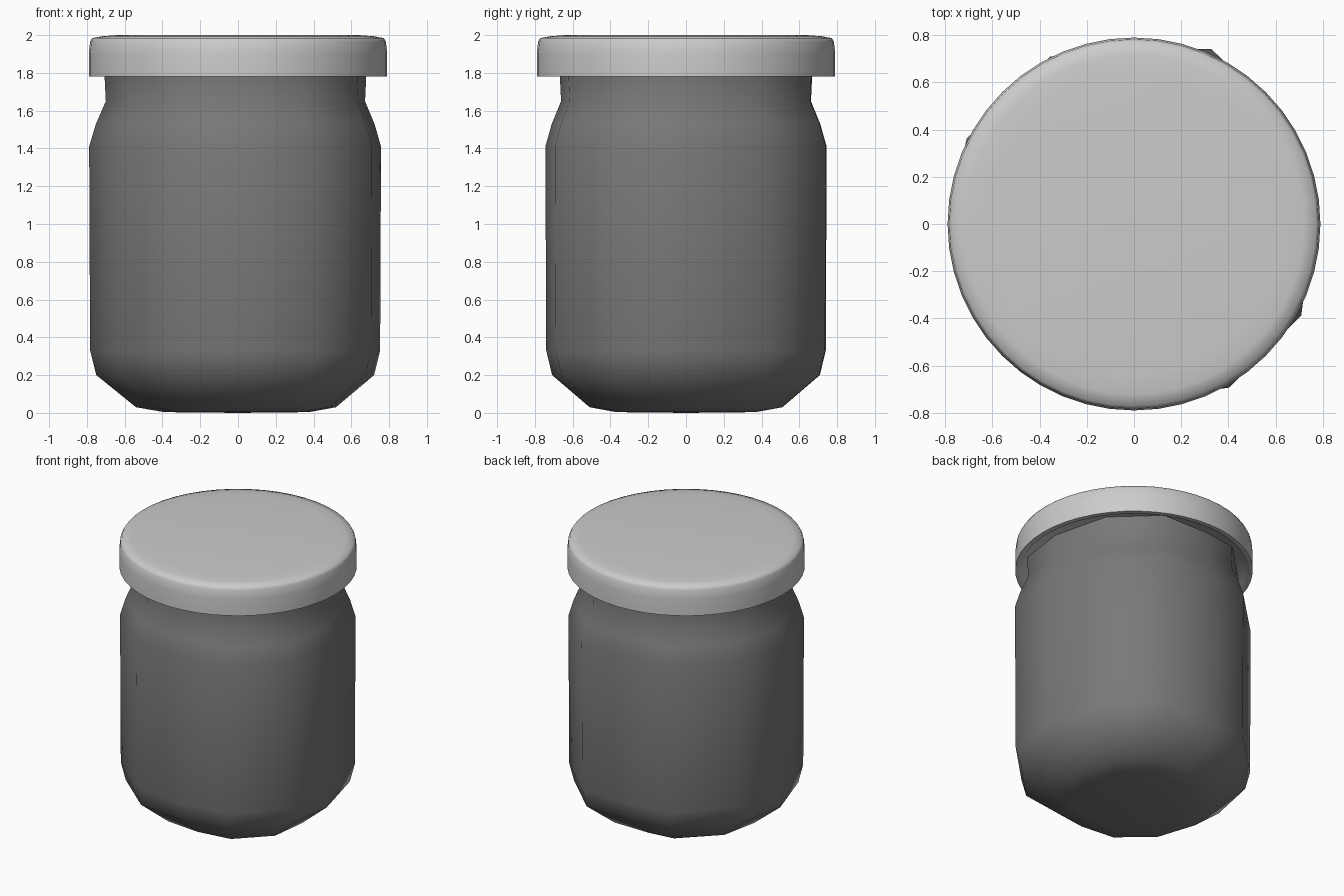
import bpy, bmesh, math

if "Cube" in bpy.data.objects:
    bpy.data.objects.remove(bpy.data.objects["Cube"])


def loft(name, outline, profile, angle=75):
    """Stack scaled copies of a unit outline along (radius, z); radius 0 makes a pole."""
    bm = bmesh.new()
    n = len(outline)
    rings = []
    for r, z in profile:
        if r == 0:
            rings.append([bm.verts.new((0, 0, z))] * n)
        else:
            rings.append([bm.verts.new((r * x, r * y, z)) for x, y in outline])
    for a, b in zip(rings, rings[1:]):
        for i in range(n):
            j = (i + 1) % n
            bm.faces.new(list(dict.fromkeys((a[i], a[j], b[j], b[i]))))
    bmesh.ops.recalc_face_normals(bm, faces=bm.faces)
    mesh = bpy.data.meshes.new(name)
    bm.to_mesh(mesh)
    bm.free()
    obj = bpy.data.objects.new(name, mesh)
    bpy.context.collection.objects.link(obj)
    bpy.ops.object.select_all(action='DESELECT')
    obj.select_set(True)
    bpy.context.view_layer.objects.active = obj
    bpy.ops.object.shade_smooth_by_angle(angle=math.radians(angle))
    return obj


# jar body: slightly irregular twelve-sided outline, dark grey
body_outline = [(0.90, -0.49), (0.961, 0.0), (0.817, 0.563), (0.416, 0.94),
                (-0.10, 0.945), (-0.45, 0.90), (-0.90, 0.46), (-1.0, -0.03),
                (-0.83, -0.55), (-0.42, -0.90), (0.05, -0.945), (0.51, -0.88)]
body = loft("jar_body", body_outline,
            [(0, 0), (0.39, 0.004), (0.54, 0.03), (0.75, 0.2), (0.783, 0.33),
             (0.788, 1.41), (0.752, 1.53), (0.70, 1.65), (0.706, 1.77), (0.706, 1.82)])
dark = bpy.data.materials.new("dark_grey")
dark.diffuse_color = (0.19, 0.19, 0.19, 1)
dark.use_nodes = True
dark.node_tree.nodes["Principled BSDF"].inputs["Base Color"].default_value = dark.diffuse_color
body.data.materials.append(dark)

# round lid with a soft upper edge and a shallow recess underneath
SIDES = 48
circle = [(math.cos(math.tau * i / SIDES), math.sin(math.tau * i / SIDES)) for i in range(SIDES)]
loft("jar_lid", circle,
     [(0, 1.80), (0.74, 1.80), (0.755, 1.78), (0.79, 1.78), (0.79, 1.90),
      (0.783, 1.965), (0.772, 1.984), (0.72, 1.994), (0.64, 2.0), (0, 2.0)])
